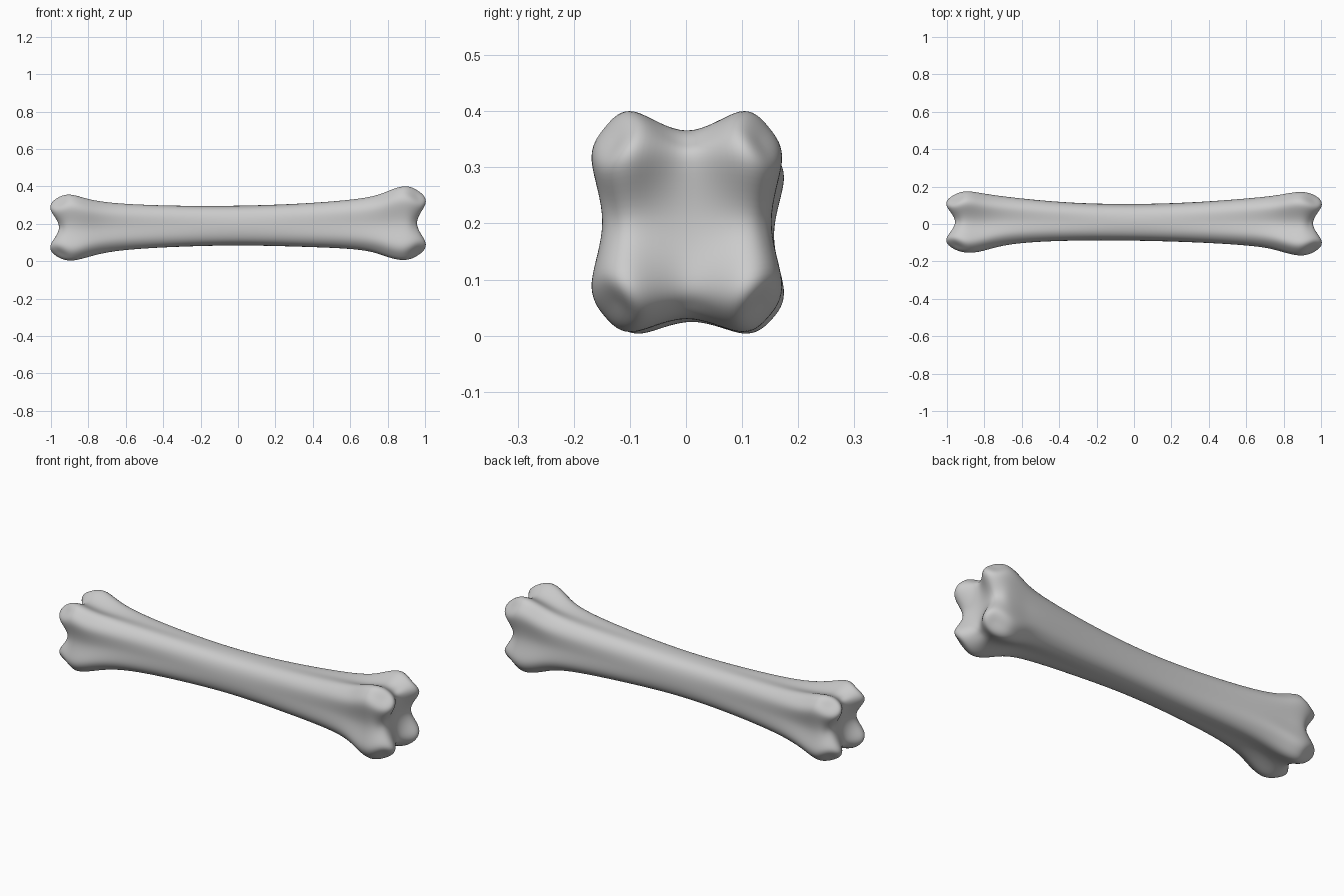
import bpy, bmesh
from mathutils import Vector

if "Cube" in bpy.data.objects:
    bpy.data.objects.remove(bpy.data.objects["Cube"])

# Cross-sections along the bone: x, y min, y max, z min, z max, knob amount (0 round shaft, 1 four lobes)
RINGS = [
    (-0.965, -0.130, 0.152, 0.026, 0.336, 1.0),
    (-0.90, -0.152, 0.174, 0.004, 0.355, 1.0),
    (-0.81, -0.146, 0.166, 0.018, 0.337, 0.8),
    (-0.65, -0.112, 0.146, 0.050, 0.315, 0.4),
    (-0.35, -0.092, 0.118, 0.073, 0.301, 0.15),
    (0.0, -0.090, 0.108, 0.083, 0.298, 0.0),
    (0.35, -0.102, 0.121, 0.074, 0.313, 0.15),
    (0.65, -0.124, 0.145, 0.056, 0.340, 0.4),
    (0.79, -0.150, 0.160, 0.024, 0.372, 0.8),
    (0.89, -0.168, 0.171, 0.007, 0.399, 1.0),
    (0.965, -0.146, 0.152, 0.036, 0.372, 1.0),
]
# Perimeter of a 5 x 5 grid, in order
PERIM = ([(i, -2) for i in range(-2, 2)] + [(2, j) for j in range(-2, 2)]
         + [(i, 2) for i in range(2, -2, -1)] + [(-2, j) for j in range(2, -2, -1)])


def sign(v):
    return (v > 0) - (v < 0)


def section(i, j, k):
    """Normalised cross-section point, blended between shaft and knob."""
    def mix(a, b):
        return a + (b - a) * k
    a, b = abs(i), abs(j)
    if a == 2 and b == 2:
        p = (mix(0.76, 0.86),) * 2
    elif b == 2:
        p = (mix(0.43, 0.55), mix(0.94, 1.0)) if a else (0, mix(0.99, 0.83 if j > 0 else 0.88))
    elif a == 2:
        p = (mix(0.94, 1.0), mix(0.43, 0.55)) if b else (mix(0.99, 0.89), 0)
    else:
        p = (0.62 * a, 0.62 * b)          # inner points of an end face
    return p[0] * sign(i), p[1] * sign(j)


def place(ring, i, j, x):
    _, y0, y1, z0, z1, k = ring
    u, v = section(i, j, k)
    return Vector((x, (y0 + y1) / 2 + u * (y1 - y0) / 2, (z0 + z1) / 2 + v * (z1 - z0) / 2))


def end_x(i, j):
    """How far each point of the end face sticks out: rounded lobes, cross groove."""
    a, b = sorted((abs(i), abs(j)))
    return {(0, 0): 0.945, (0, 1): 0.957, (1, 1): 1.0,
            (0, 2): 0.938, (1, 2): 0.968, (2, 2): 0.957}[(a, b)]


bm = bmesh.new()
grid = {}
last = len(RINGS) - 1
for n, ring in enumerate(RINGS):
    is_end = n in (0, last)
    pts = [(i, j) for i in range(-2, 3) for j in range(-2, 3)] if is_end else PERIM
    for i, j in pts:
        x = sign(ring[0]) * end_x(i, j) if is_end else ring[0]
        grid[n, i, j] = bm.verts.new(place(ring, i, j, x))

# Side faces between rings
for n in range(last):
    for p, q in zip(PERIM, PERIM[1:] + PERIM[:1]):
        bm.faces.new((grid[(n, *p)], grid[(n, *q)], grid[(n + 1, *q)], grid[(n + 1, *p)]))
# End faces
for n in (0, last):
    for i in range(-2, 2):
        for j in range(-2, 2):
            bm.faces.new((grid[n, i, j], grid[n, i + 1, j], grid[n, i + 1, j + 1], grid[n, i, j + 1]))
bmesh.ops.recalc_face_normals(bm, faces=bm.faces[:])

# Adjust the cage so the subdivided surface passes through the intended points
target = {v: v.co.copy() for v in bm.verts}
near, far = {}, {}
for v in bm.verts:
    near[v] = [e.other_vert(v) for e in v.link_edges]
    far[v] = [w for f in v.link_faces for w in f.verts if w != v and w not in near[v]]
for _ in range(25):
    step = {}
    for v in bm.verts:
        c = len(near[v])
        total = c * c * v.co
        for w in near[v]:
            total = total + 4 * w.co
        for w in far[v]:
            total = total + w.co
        step[v] = target[v] - total / (c * (c + 5))
    for v, d in step.items():
        v.co += d * 0.9

for f in bm.faces:
    f.smooth = True
mesh = bpy.data.meshes.new("bone")
bm.to_mesh(mesh)
bm.free()
bone = bpy.data.objects.new("bone", mesh)
bpy.context.collection.objects.link(bone)
sub = bone.modifiers.new("smooth", 'SUBSURF')
sub.levels = sub.render_levels = 3
